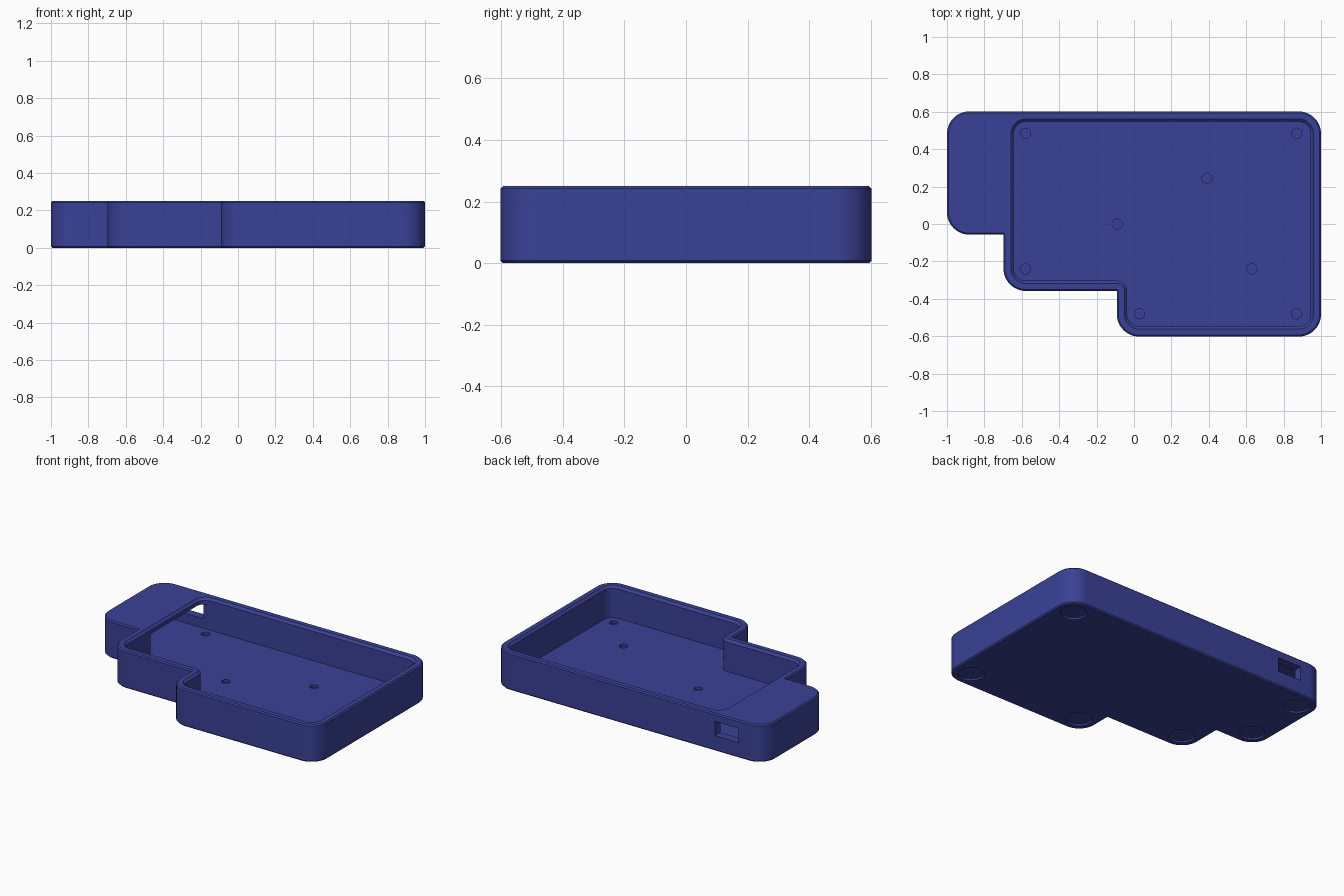
import bpy, bmesh, math
from mathutils import Vector

if "Cube" in bpy.data.objects:
    bpy.data.objects.remove(bpy.data.objects["Cube"])

HEIGHT, FLOOR, R, SEG = 0.25, 0.04, 0.12, 12

# Counter-clockwise corner outlines: whole case, and the main tray area
CASE = [(1, -0.602), (1, 0.602), (-1, 0.602), (-1, -0.057),
        (-0.698, -0.057), (-0.698, -0.358), (-0.092, -0.358), (-0.092, -0.602)]
TRAY = [(1, -0.602), (1, 0.602), (-0.698, 0.602), (-0.698, -0.358),
        (-0.092, -0.358), (-0.092, -0.602)]
SIDE = [(-0.5, -0.057), (-0.5, 0.602), (-1, 0.602), (-1, -0.057)]


def outline(corners, inset):
    """Rounded outline moved inward; outer corners shrink, inner corners grow."""
    pts, n = [], len(corners)
    for i in range(n):
        p = Vector(corners[i])
        a = (p - Vector(corners[i - 1])).normalized()
        b = (Vector(corners[(i + 1) % n]) - p).normalized()
        convex = a.x * b.y - a.y * b.x > 0
        centre = p + (b - a) * R if convex else p
        r = R - inset if convex else max(inset, 0.001)
        start, end = (a, b) if convex else (-b, -a)
        # arc runs between the two edge normals
        n0 = Vector((a.y, -a.x)) if convex else Vector((-a.y, a.x))
        n1 = Vector((b.y, -b.x)) if convex else Vector((-b.y, b.x))
        for k in range(SEG + 1):
            t = k / SEG * math.pi / 2
            pts.append(centre + (n0 * math.cos(t) + n1 * math.sin(t)) * r)
    return pts


def loft(name, corners, levels):
    """Solid through the outline at each (inset, z) level."""
    bm = bmesh.new()
    loops = [[bm.verts.new((p.x, p.y, z)) for p in outline(corners, inset)]
             for inset, z in levels]
    n = len(loops[0])
    for lo, hi in zip(loops, loops[1:]):
        for i in range(n):
            j = (i + 1) % n
            bm.faces.new((lo[i], lo[j], hi[j], hi[i]))
    bm.faces.new(loops[0][::-1])
    bm.faces.new(loops[-1])
    bmesh.ops.recalc_face_normals(bm, faces=bm.faces[:])
    mesh = bpy.data.meshes.new(name)
    bm.to_mesh(mesh)
    bm.free()
    ob = bpy.data.objects.new(name, mesh)
    bpy.context.collection.objects.link(ob)
    return ob


def disc(x, y, z0, z1, r):
    bpy.ops.mesh.primitive_cylinder_add(vertices=32, radius=r, depth=z1 - z0,
                                        location=(x, y, (z0 + z1) / 2))
    return bpy.context.object


def cut(target, cutter):
    mod = target.modifiers.new("cut", 'BOOLEAN')
    mod.operation, mod.solver, mod.object = 'DIFFERENCE', 'EXACT', cutter
    bpy.context.view_layer.objects.active = target
    bpy.ops.object.modifier_apply(modifier=mod.name)
    bpy.data.objects.remove(cutter)


# Outer body with small bevels at the bottom and top edges
case = loft("case", CASE, [(0.008, 0), (0, 0.008), (0, HEIGHT - 0.008), (0.008, HEIGHT)])

# Open tray with a bevelled rim
cut(case, loft("tray_cutter", TRAY, [(0.055, FLOOR), (0.055, HEIGHT - 0.015),
                                     (0.04, HEIGHT), (0.04, HEIGHT + 0.05)]))

# Covered side compartment opening into the tray
cut(case, loft("compartment_cutter", SIDE, [(0.055, FLOOR), (0.055, HEIGHT - 0.04)]))

# Cable port through the back wall
bpy.ops.mesh.primitive_cube_add(size=1, location=(-0.723, 0.60, 0.15))
port = bpy.context.object
port.scale = (0.174, 0.2, 0.095)
cut(case, port)

# Shallow screw holes in the floor
for x, y in [(-0.58, 0.485), (0.87, 0.485), (0.39, 0.245), (-0.09, 0.0),
             (-0.58, -0.24), (0.63, -0.24), (0.03, -0.48), (0.87, -0.48)]:
    cut(case, disc(x, y, FLOOR - 0.018, FLOOR + 0.05, 0.027))

# Round foot recesses under the outer corners
for x, y in [(0.88, 0.482), (0.88, -0.482), (0.028, -0.482),
             (-0.578, -0.238), (-0.88, 0.063), (-0.88, 0.482)]:
    cut(case, disc(x, y, -0.05, 0.012, 0.08))

# Single flat colour
blue = bpy.data.materials.new("deep_blue")
blue.diffuse_color = (0.042, 0.053, 0.305, 1)
blue.use_nodes = True
blue.node_tree.nodes["Principled BSDF"].inputs["Base Color"].default_value = blue.diffuse_color
case.data.materials.clear()
case.data.materials.append(blue)
for f in case.data.polygons:
    f.material_index = 0

bpy.ops.object.select_all(action='DESELECT')
case.select_set(True)
bpy.context.view_layer.objects.active = case
bpy.ops.object.shade_smooth_by_angle(angle=math.radians(30))
